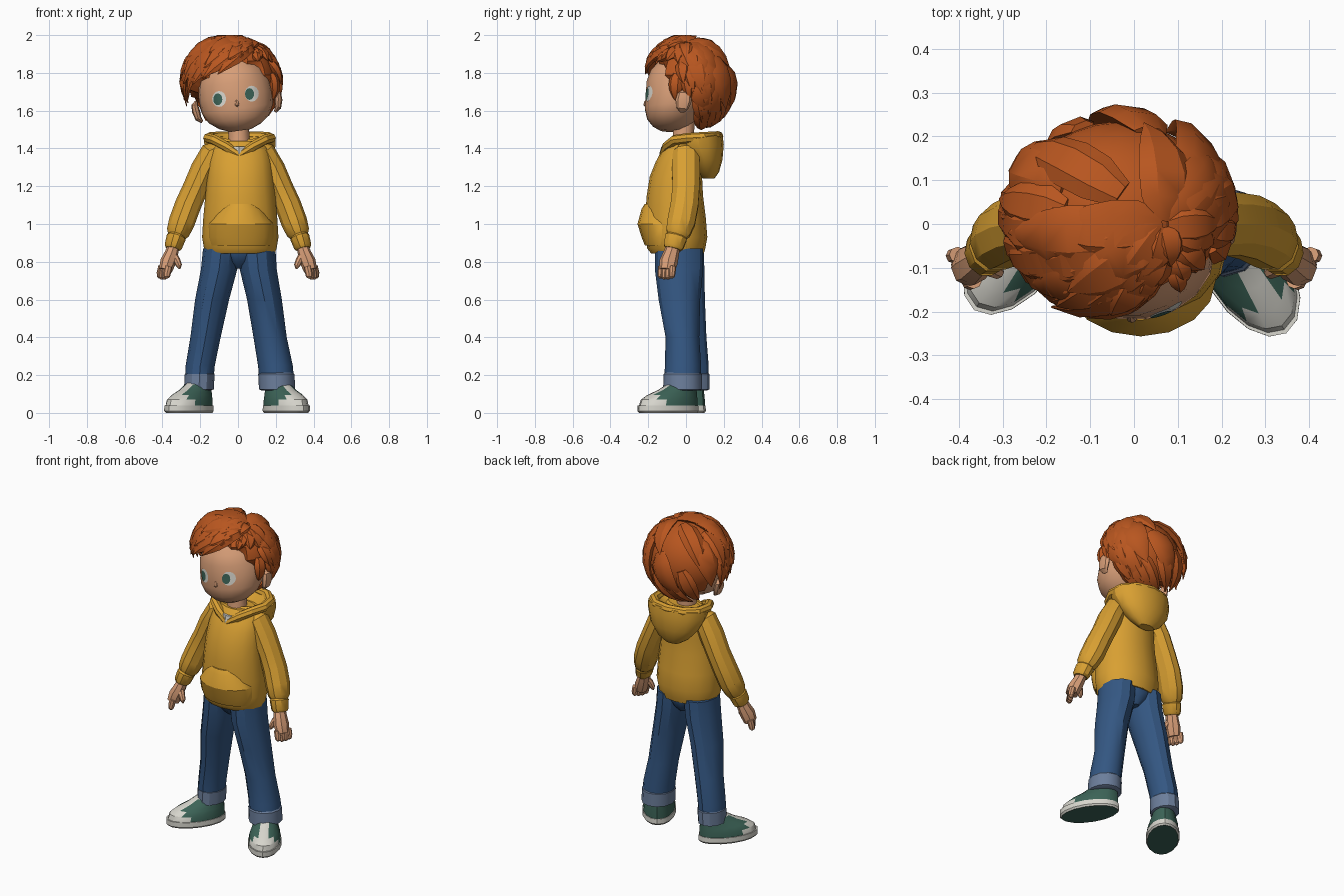
import bpy, bmesh, math, random
from math import sin, cos, pi, radians
from mathutils import Vector, Matrix
from mathutils.bvhtree import BVHTree

if "Cube" in bpy.data.objects:
    bpy.data.objects.remove(bpy.data.objects["Cube"])

random.seed(4)

def material(name, r, g, b):
    m = bpy.data.materials.new(name)
    m.diffuse_color = (r, g, b, 1)
    m.use_nodes = True
    m.node_tree.nodes["Principled BSDF"].inputs["Base Color"].default_value = m.diffuse_color
    return m

HAIR = material("ginger hair", 0.48, 0.093, 0.014)
SKIN = material("skin", 0.68, 0.34, 0.185)
YELLOW = material("yellow fleece", 0.69, 0.35, 0.032)
DENIM = material("blue denim", 0.034, 0.095, 0.225)
PALE = material("pale denim", 0.15, 0.21, 0.33)
GREEN = material("dark green", 0.045, 0.125, 0.095)
WHITE = material("off white", 0.68, 0.67, 0.61)

# ---------- helpers ----------
def build(name, lofts, mats, n=12, rule=None, matrix=None):
    """Skin each list of rings (centre, u, v) into a capped tube."""
    bm = bmesh.new()
    for rings in lofts:
        loops = [[bm.verts.new(c + u * cos(2 * pi * i / n) + v * sin(2 * pi * i / n))
                  for i in range(n)] for c, u, v in rings]
        for a, b in zip(loops, loops[1:]):
            for i in range(n):
                j = (i + 1) % n
                bm.faces.new((a[i], a[j], b[j], b[i]))
        bm.faces.new(loops[0])
        bm.faces.new(loops[-1])
    return finish(bm, name, mats, rule, matrix)

def finish(bm, name, mats, rule=None, matrix=None):
    bmesh.ops.recalc_face_normals(bm, faces=bm.faces)
    if rule:
        for f in bm.faces:
            f.material_index = rule(f.calc_center_median(), f.normal)
    if matrix:
        bm.transform(matrix)
    me = bpy.data.meshes.new(name)
    bm.to_mesh(me)
    bm.free()
    for m in mats:
        me.materials.append(m)
    ob = bpy.data.objects.new(name, me)
    bpy.context.collection.objects.link(ob)
    return ob

def level(z, rx, yf, yb, x=0.0, slope=0.0):
    """Horizontal ring from front yf to back yb."""
    ry = (yb - yf) / 2
    return Vector((x, (yf + yb) / 2, z)), Vector((rx, 0, 0)), Vector((0, ry, ry * slope))

def tube(path, flat=1.0):
    """Rings square to a path of (x, y, z, radius)."""
    pts = [Vector(p[:3]) for p in path]
    out = []
    for i, p in enumerate(pts):
        t = (pts[min(i + 1, len(pts) - 1)] - pts[max(i - 1, 0)]).normalized()
        u = t.cross(Vector((0, 1, 0))).normalized()
        out.append((p, u * path[i][3] * flat, u.cross(t) * path[i][3]))
    return out

def mirror(path, s):
    return [(s * p[0],) + tuple(p[1:]) for p in path]

# ---------- head, ears, nose, eyes ----------
HEAD = Matrix.Translation((-0.012, 0, 1.68)) @ Matrix.Rotation(radians(-8), 4, 'Y')
head = build("head", [[level(*r) for r in (
    (-.187, .055, -.135, -.02), (-.165, .11, -.175, .02), (-.125, .162, -.207, .06),
    (-.07, .19, -.22, .10), (0, .197, -.215, .14), (.07, .192, -.212, .16),
    (.13, .17, -.19, .16), (.20, .12, -.13, .12))]], [SKIN], 18, matrix=HEAD)
ears = []
for s in (-1, 1):
    ears.append(tube(mirror([(.195, -.02, -.115, .015), (.212, -.02, -.095, .034), (.22, -.012, -.055, .043),
                             (.222, -.008, -.02, .036), (.212, -.01, 0, .012)], s), .5))
build("ears", ears, [SKIN], 8, matrix=HEAD)
build("nose", [tube([(0, -.208, -.062, .005), (0, -.213, -.05, .013), (0, -.211, -.036, .011),
                     (0, -.206, -.02, .004)])], [SKIN], 8, matrix=HEAD)

bvh = BVHTree.FromPolygons([v.co for v in head.data.vertices],
                           [tuple(p.vertices) for p in head.data.polygons])

def face_plate(name, x, z, rx, rz, lift, mat):
    """Thin oval laid on the front of the face."""
    bm = bmesh.new()
    def hit(a, k):
        px, pz = x + rx * k * cos(a), z + rz * k * sin(a)
        y = bvh.ray_cast(Vector((px, -.5, pz)), Vector((0, 1, 0)))[0].y
        return bm.verts.new((px, y - lift, pz))
    rings = [[hit(2 * pi * i / 16, k) for i in range(16)] for k in (.3, .65, 1)]
    bm.faces.new(rings[0])
    for a, b in zip(rings, rings[1:]):
        for i in range(16):
            j = (i + 1) % 16
            bm.faces.new((a[i], b[i], b[j], a[j]))
    ob = finish(bm, name, [mat])
    if sum(p.normal.y for p in ob.data.polygons) > 0:
        ob.data.flip_normals()

for side, x, z, ix in (("right", -.1, 1.662, -.107), ("left", .073, 1.69, .061)):
    face_plate(side + "_eye_white", x, z, .037, .042, .004, WHITE)
    face_plate(side + "_iris", ix, z - .002, .024, .031, .007, GREEN)

# ---------- hair ----------
C, R = Vector((-.035, .02, 1.75)), Vector((.24, .222, .235))
LINE = [(-180, 1.52), (-120, 1.56), (-105, 1.65), (-85, 1.69), (-70, 1.70), (-45, 1.77), (-15, 1.80),
        (10, 1.86), (35, 1.85), (60, 1.73), (72, 1.66), (85, 1.69), (105, 1.65), (120, 1.56), (180, 1.52)]

def hairline(a):
    a = (a + 180) % 360 - 180
    for (a0, z0), (a1, z1) in zip(LINE, LINE[1:]):
        if a0 <= a <= a1:
            return z0 + (z1 - z0) * (a - a0) / (a1 - a0)

def on_skull(d, k):
    return C + Vector((d.x * R.x, d.y * R.y, d.z * R.z)) * k

bm = bmesh.new()
bmesh.ops.create_uvsphere(bm, u_segments=28, v_segments=18, radius=1)
for v in bm.verts:
    low = on_skull(v.co, 1).z < hairline(math.degrees(math.atan2(v.co.x, -v.co.y))) + .01
    v.co = on_skull(v.co, .76 if low else .965)
finish(bm, "hair_cap", [HAIR])

WHORL = Vector((.45, -.12, .88)).normalized()

def lock(a, t0, t1, width, lift, sweep=0.0):
    """Flattened tapering tuft combed from the whorl to the hairline."""
    dz = (hairline(a) - C.z) / R.z
    h = math.sqrt(max(0, 1 - dz * dz))
    end = Vector((h * sin(radians(a)), -h * cos(radians(a)), dz))
    width *= min(1.15, max(.6, WHORL.angle(end) / 1.5))
    dirs = []
    for k in range(6):
        d = WHORL.slerp(end, t0 + (t1 - t0) * k / 5)
        dirs.append((d + Vector((0, -sweep * sin(pi * k / 5), 0))).normalized())
    pts = [on_skull(d, .965 + .055 * sin(pi * k / 6) + lift * (k / 5) ** 2) for k, d in enumerate(dirs)]
    rings = []
    for k, (p, w) in enumerate(zip(pts, (.55, .95, 1, .85, .5, .03))):
        t = (pts[min(k + 1, 5)] - pts[max(k - 1, 0)]).normalized()
        side = t.cross(dirs[k]).normalized()
        rings.append((p, side * width * w, side.cross(t) * .026 * max(w, .1)))
    return rings

locks = []
for count, t0, t1, width, lift in ((11, .02, .48, .06, .07), (15, .2, .68, .062, .11),
                                   (18, .42, .86, .055, .12), (22, .62, 1.02, .045, .09)):
    for i in range(count):
        a = 360 * i / count + random.uniform(-9, 9)
        if a < 90 and i % 2 and count > 11:   # thinner at the short front side
            continue
        locks.append(lock(a, t0, t1 + random.uniform(-.06, .06), width * random.uniform(.85, 1.2),
                          lift * random.uniform(.5, 1.4)))
# Long fringe swept forward and to one side
for a in (-98, -84, -68, -50, -32, -14):
    locks.append(lock(a, .04, 1.05, .06, .09 + random.uniform(0, .07), .22))
hair = build("hair_locks", locks, [HAIR], 6)
for v in hair.data.vertices:
    v.co.z = min(v.co.z, 2.0)

# ---------- neck and undershirt ----------
build("neck", [[level(1.36, .07, -.09, .05, .005), level(1.46, .056, -.07, .04, .005),
                level(1.57, .055, -.07, .05, 0)]], [SKIN])
build("undershirt", [[level(1.37, .022, -.142, -.05, .006), level(1.41, .045, -.13, -.04, .006)]], [WHITE], 8)

# ---------- hoodie ----------
build("hoodie_body", [[level(*r, .012) for r in (
    (.845, .183, -.185, .095), (.87, .192, -.205, .102), (.93, .202, -.215, .113), (1.03, .196, -.217, .105),
    (1.15, .185, -.208, .09), (1.25, .175, -.192, .085), (1.33, .167, -.16, .085),
    (1.40, .15, -.122, .08), (1.44, .11, -.085, .06))]], [YELLOW], 16)
build("front_pocket", [[level(*r, .015) for r in (
    (.885, .165, -.217, 0), (.93, .175, -.235, 0), (1.0, .172, -.257, 0), (1.08, .115, -.235, -.04),
    (1.105, .09, -.22, -.06))]], [YELLOW], 16)
build("hood_bag", [[level(*r) for r in (
    (1.24, .05, .09, .15, .01), (1.275, .105, .05, .175, .01), (1.34, .16, .0, .193, .01),
    (1.41, .188, -.06, .2, .01, .1), (1.455, .19, -.06, .192, .01, .15), (1.465, .15, -.05, .16, .01, .15),
    (1.42, .10, -.04, .10, .01))]], [YELLOW], 16)

# Rolled hood edge around the neck
half = [(0, -.115, 1.36), (.07, -.1, 1.41), (.13, -.06, 1.445), (.165, .01, 1.455),
        (.155, .09, 1.46), (.095, .15, 1.463), (0, .17, 1.465)]
loop = [Vector(p) for p in half + mirror(half[-2:0:-1], -1)]
rim = []
for i in range(13):
    t = (loop[(i + 1) % 12] - loop[(i - 1) % 12]).normalized()
    u = t.cross(Vector((0, 0, 1))).normalized()
    rim.append((loop[i % 12] + Vector((.008, 0, 0)), u * .028, u.cross(t) * .027))
build("hood_rim", [rim], [YELLOW], 8)

# ---------- arms and hands ----------
for side, s in (("left", 1), ("right", -1)):
    build(side + "_sleeve", [tube(mirror([
        (.09, 0, 1.40, .05), (.135, 0, 1.375, .073), (.18, .0, 1.29, .078), (.225, .0, 1.19, .075),
        (.265, -.008, 1.10, .077), (.298, -.025, 1.01, .077), (.318, -.042, .955, .068),
        (.326, -.05, .932, .052)], s), .9)], [YELLOW], 10)
    build(side + "_sleeve_cuff", [tube(mirror([(.322, -.048, .945, .05), (.327, -.052, .93, .061),
        (.343, -.067, .88, .055), (.346, -.07, .868, .045)], s), .85)], [YELLOW], 10)
    hand = [tube(mirror([(.338, -.065, .89, .036), (.352, -.078, .845, .042), (.37, -.092, .80, .049),
                         (.384, -.1, .755, .042)], s), .85)]
    for i in range(4):
        k = i - 1.5
        x, y, z = .385 + .012 * k, -.1 + .02 * k, .775
        tip = .006 * (i in (1, 2))
        hand.append(tube(mirror([(x, y, z, .018), (x + .008, y - .003, z - .035, .018),
                                 (x + .01, y - .005, z - .054 - tip, .015),
                                 (x + .01, y - .005, z - .064 - tip, .005)], s), 1.1))
    hand.append(tube(mirror([(.345, -.085, .84, .02), (.326, -.102, .81, .02), (.312, -.11, .78, .016),
                             (.309, -.112, .762, .005)], s)))
    build(side + "_hand", hand, [SKIN], 8)

# ---------- jeans ----------
build("jeans_seat", [[level(.765, .03, -.09, .04, .006), level(.80, .08, -.13, .075, .006),
                      level(.84, .13, -.15, .088, .008), level(.88, .17, -.155, .09, .01)]], [DENIM], 14)
LEGS = {"left": [(.87, .10, -.165, .09, .098), (.76, .098, -.165, .09, .107), (.6, .092, -.145, .075, .14),
                 (.4, .088, -.108, .07, .17), (.25, .092, -.112, .08, .198), (.15, .092, -.115, .08, .207)],
        "right": [(.87, .097, -.16, .095, -.088), (.76, .096, -.155, .097, -.1), (.6, .09, -.125, .1, -.137),
                  (.4, .08, -.08, .108, -.172), (.25, .077, -.065, .12, -.2), (.15, .075, -.06, .12, -.207)]}
for side, rings in LEGS.items():
    build(side + "_trouser_leg", [[level(*r) for r in rings]], [DENIM], 12)
    z, rx, yf, yb, x = rings[-1]
    build(side + "_turn_up", [[level(.215, rx - .004, yf + .004, yb - .004, x * .98),
                               level(.205, rx + .004, yf - .004, yb + .004, x * .98),
                               level(.125, rx + .004, yf - .006, yb + .005, x),
                               level(.118, rx - .012, yf + .01, yb - .01, x)]], [PALE], 12)

# ---------- shoes ----------
def sole_rule(c, nrm):
    return 1 if nrm.z < -.8 else 0

def upper_rule(c, nrm):
    toe = c.y < -.165
    tongue = nrm.z > .3 and abs(c.x) < .035 and c.y < 0
    return 1 if toe or tongue else 0

for side, x, y, turn in (("left", .21, -.02, 31), ("right", -.208, .02, -36)):
    place = Matrix.Translation((x, y, 0)) @ Matrix.Rotation(radians(turn), 4, 'Z')
    build(side + "_shoe_sole", [[level(0, .09, -.258, .085), level(.01, .098, -.268, .092),
                                 level(.04, .097, -.268, .09)]], [WHITE, GREEN], 16, sole_rule, place)
    build(side + "_shoe_upper", [[level(.035, .093, -.26, .087), level(.07, .09, -.248, .086),
                                  level(.095, .08, -.208, .084), level(.12, .069, -.145, .082),
                                  level(.15, .06, -.09, .078), level(.17, .052, -.06, .072)]],
          [GREEN, WHITE], 16, upper_rule, place)

# ---------- soft shading with creases ----------
bpy.ops.object.select_all(action='SELECT')
bpy.context.view_layer.objects.active = head
bpy.ops.object.shade_smooth_by_angle(angle=radians(32))
